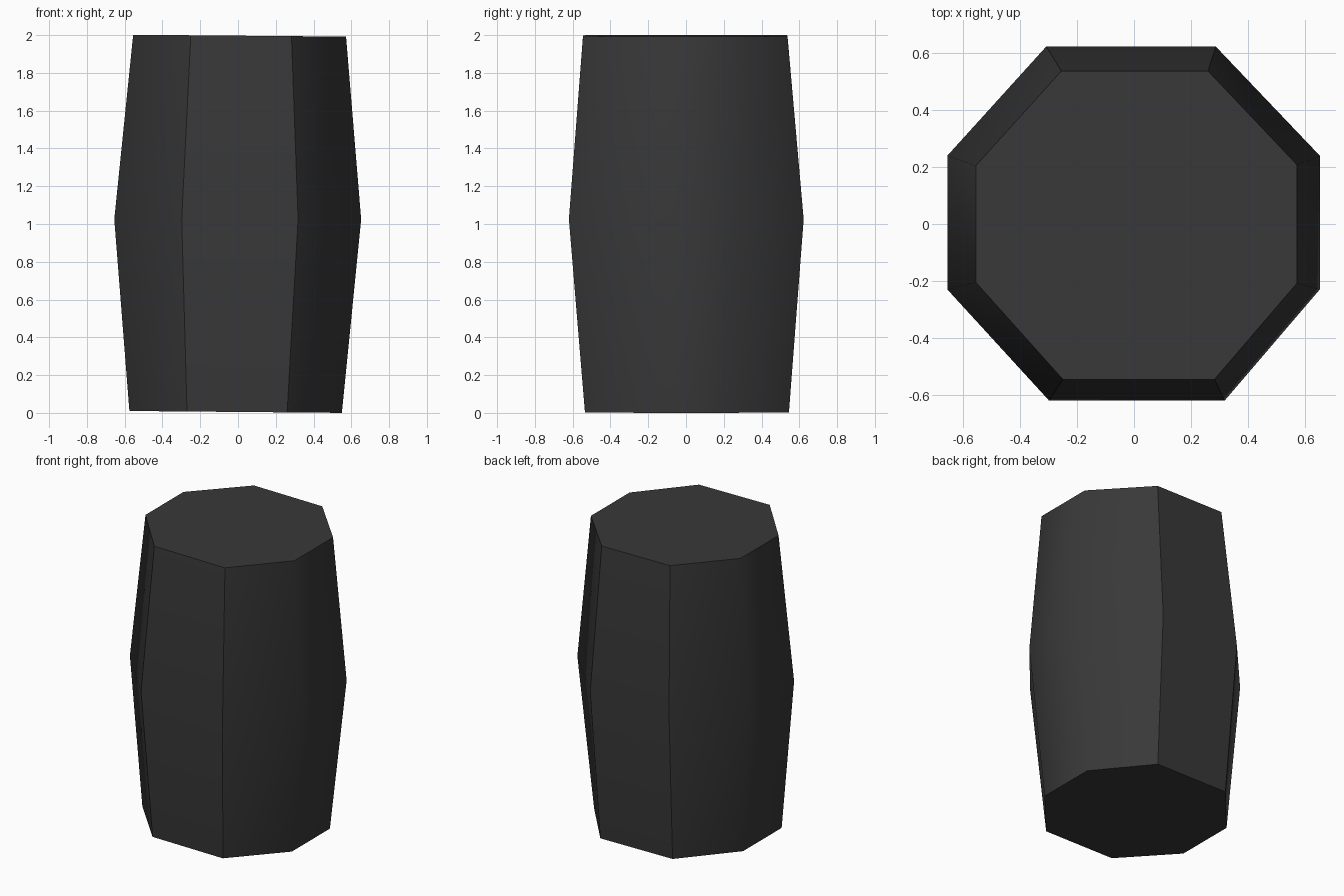
import bpy, bmesh

if "Cube" in bpy.data.objects:
    bpy.data.objects.remove(bpy.data.objects["Cube"])

# Octagon rings (bottom, middle, top), anticlockwise from the front left corner
rings = [
    (0.005, [(-.27, -.535), (.26, -.535), (.55, -.205), (.55, .205),
             (.265, .545), (-.28, .545), (-.575, .205), (-.575, -.21)]),
    (1.025, [(-.298, -.62), (.318, -.62), (.652, -.23), (.652, .24),
             (.287, .623), (-.308, .623), (-.655, .24), (-.655, -.23)]),
    (1.997, [(-.25, -.545), (.283, -.545), (.572, -.208), (.572, .208),
             (.26, .537), (-.255, .537), (-.555, .205), (-.555, -.205)]),
]

bm = bmesh.new()
loops = []
for z, pts in rings:
    # slight sideways tilt of the end caps
    tilt = 0.0 if abs(z - 1) < .1 else -.005
    loops.append([bm.verts.new((x, y, z + tilt * x / .57)) for x, y in pts])

# Side panels, smooth within each rounded flank
for a, b in zip(loops, loops[1:]):
    for i in range(8):
        j = (i + 1) % 8
        bm.faces.new((a[i], a[j], b[j], b[i])).smooth = True

# End caps
bm.faces.new(loops[0][::-1])
bm.faces.new(loops[2])
for lp in (loops[0], loops[2]):
    for i in range(8):
        bm.edges.get((lp[i], lp[(i + 1) % 8])).smooth = False

# Sharp edges beside the front and back panels
for a, b in zip(loops, loops[1:]):
    for i in (0, 1, 4, 5):
        bm.edges.get((a[i], b[i])).smooth = False

bmesh.ops.recalc_face_normals(bm, faces=bm.faces)
mesh = bpy.data.meshes.new("barrel_body")
bm.to_mesh(mesh)
bm.free()

# Single dark grey colour
mat = bpy.data.materials.new("dark grey")
mat.diffuse_color = (.04, .04, .04, 1)
mat.use_nodes = True
mat.node_tree.nodes["Principled BSDF"].inputs["Base Color"].default_value = mat.diffuse_color
mesh.materials.append(mat)
body = bpy.data.objects.new("barrel_body", mesh)
bpy.context.collection.objects.link(body)
